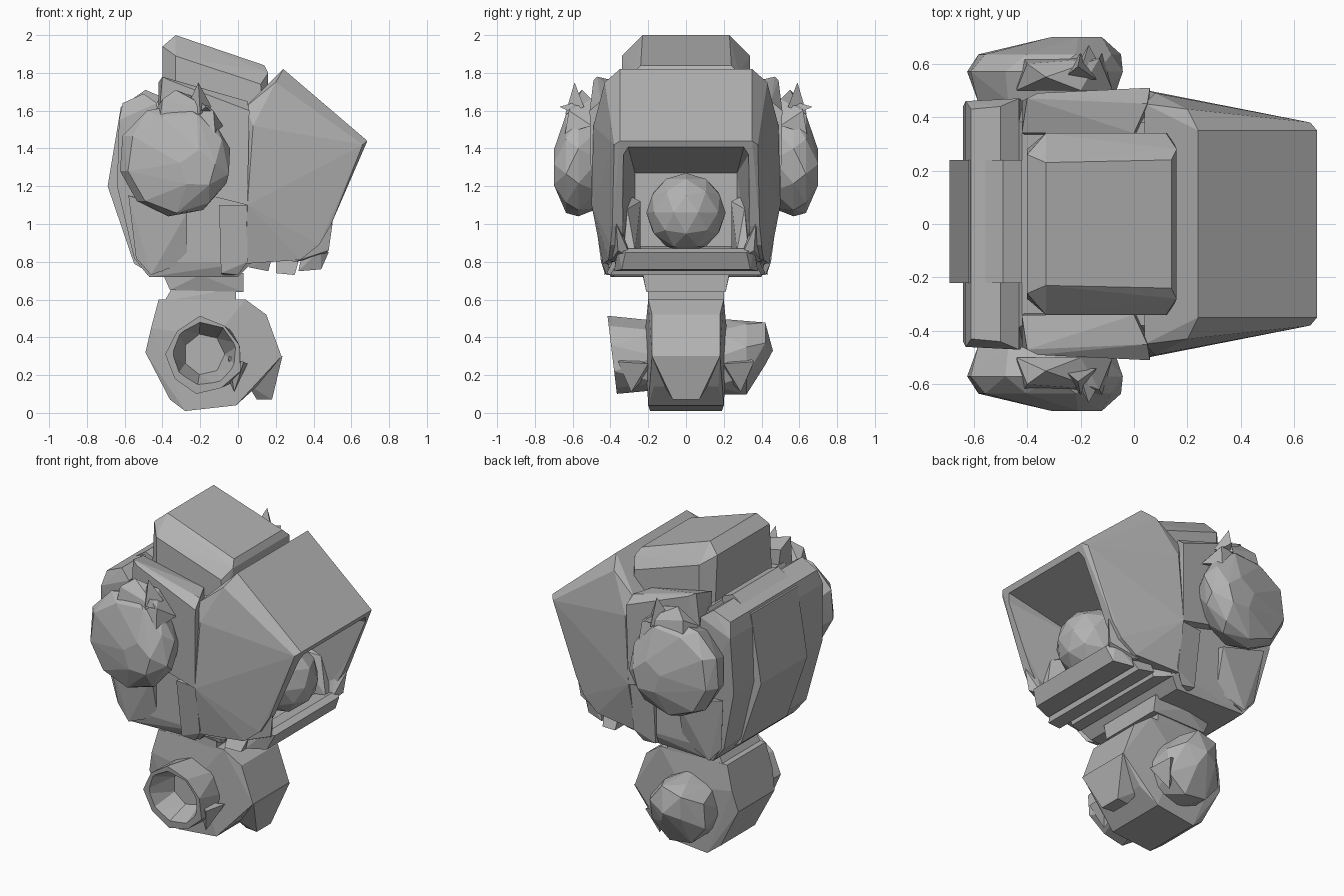
import bpy, bmesh, math, random
from mathutils import Vector

grey = bpy.data.materials.new("plain grey")
grey.diffuse_color = (0.45, 0.45, 0.45, 1)


def hull(name, pts):
    """Faceted convex solid around the given points."""
    bm = bmesh.new()
    for p in pts:
        bm.verts.new(p)
    bmesh.ops.convex_hull(bm, input=bm.verts)
    loose = [v for v in bm.verts if not v.link_faces]
    bmesh.ops.delete(bm, geom=loose, context='VERTS')
    bmesh.ops.dissolve_limit(bm, angle_limit=math.radians(3), verts=bm.verts, edges=bm.edges)
    bmesh.ops.recalc_face_normals(bm, faces=bm.faces)
    me = bpy.data.meshes.new(name)
    bm.to_mesh(me)
    bm.free()
    me.materials.append(grey)
    ob = bpy.data.objects.new(name, me)
    bpy.context.collection.objects.link(ob)
    return ob


def sym(pts):
    """Points (x, half width, z) mirrored across y."""
    return [(x, s * y, z) for x, y, z in pts for s in (1, -1)]


def side(s, pts):
    return [(x, s * y, z) for x, y, z in pts]


def ring(cx, cz, y, r, n, jitter=0.0, turn=0.0):
    out = []
    for i in range(n):
        a = math.tau * i / n + turn
        k = r * (1 + random.uniform(-jitter, jitter))
        out.append((cx + k * math.cos(a), y, cz + k * math.sin(a)))
    return out


def cut(target, cutter):
    cutter.hide_render = True
    cutter.hide_viewport = True
    m = target.modifiers.new("cavity", 'BOOLEAN')
    m.operation = 'DIFFERENCE'
    m.solver = 'EXACT'
    m.object = cutter


# Face hood with a slanted opening
hood = hull("face_hood", sym([
    (0.04, 0.45, 1.62), (0.08, 0.49, 1.52), (0.05, 0.50, 1.10), (0.04, 0.44, 0.79),
    (0.24, 0.35, 1.82), (0.20, 0.43, 1.75), (0.685, 0.35, 1.44), (0.66, 0.38, 1.42),
    (0.49, 0.39, 0.99), (0.43, 0.40, 0.89), (0.33, 0.41, 0.81)]))
cut(hood, hull("hood_cutter", sym([
    (0.17, 0.27, 1.27), (0.17, 0.27, 0.88), (0.72, 0.31, 1.42), (0.72, 0.34, 1.38),
    (0.60, 0.34, 0.84), (0.36, 0.33, 0.84)])))

# Eye ball in the hood
bpy.ops.mesh.primitive_ico_sphere_add(subdivisions=2, radius=0.21, location=(0.31, 0, 1.06))
eye = bpy.context.object
eye.name = "eye_ball"
eye.data.materials.append(grey)

# Jaw: stepped bars under the opening, raised corners
hull("jaw_front_bar", sym([(0.32, 0.38, 0.75), (0.44, 0.34, 0.76), (0.48, 0.32, 0.85),
                           (0.44, 0.36, 0.87), (0.34, 0.37, 0.85)]))
hull("jaw_middle_bar", sym([(0.20, 0.42, 0.74), (0.30, 0.40, 0.73), (0.32, 0.36, 0.80),
                            (0.20, 0.38, 0.82)]))
hull("jaw_rear_bar", sym([(0.04, 0.42, 0.80), (0.06, 0.41, 0.77), (0.16, 0.36, 0.75), (0.18, 0.36, 0.82)]))
for s in (1, -1):
    hull("jaw_corner", side(s, [
        (0.30, 0.30, 0.80), (0.30, 0.40, 0.80), (0.44, 0.29, 0.82), (0.48, 0.36, 0.86),
        (0.50, 0.37, 1.0), (0.44, 0.34, 0.97), (0.34, 0.40, 0.95)]))
    hull("inner_guard", side(s, [
        (0.20, 0.24, 0.86), (0.20, 0.32, 0.86), (0.42, 0.27, 0.86), (0.42, 0.33, 0.86),
        (0.22, 0.24, 1.12), (0.22, 0.32, 1.16), (0.36, 0.31, 1.08)]))

# Skull core and back shells
hull("skull_core", sym([(-0.52, 0.42, 0.80), (-0.47, 0.40, 0.72), (0.0, 0.38, 0.72), (0.08, 0.42, 0.80),
                        (-0.50, 0.43, 1.50), (-0.42, 0.38, 1.66), (0.06, 0.38, 1.55), (0.06, 0.44, 1.45)]))
hull("back_shell", sym([(-0.61, 0.43, 1.64), (-0.63, 0.46, 1.55), (-0.64, 0.44, 1.20), (-0.55, 0.41, 0.82),
                        (-0.48, 0.40, 0.73), (-0.50, 0.44, 1.69), (-0.43, 0.47, 1.64), (-0.40, 0.46, 1.2),
                        (-0.40, 0.42, 0.75)]))
hull("back_ridge", [(x, y, z) for x, z in [(-0.62, 1.62), (-0.49, 1.71), (-0.42, 1.68), (-0.69, 1.20),
                                           (-0.55, 0.79), (-0.45, 0.73)] for y in (-0.22, 0.24)])

# Top side rails and cheek panels
for s in (1, -1):
    hull("top_rail", side(s, [
        (-0.42, 0.34, 1.75), (-0.40, 0.47, 1.78), (-0.36, 0.49, 1.76), (-0.42, 0.46, 1.55),
        (0.0, 0.34, 1.66), (0.05, 0.45, 1.65), (0.06, 0.51, 1.60), (0.05, 0.50, 1.1),
        (-0.35, 0.48, 1.2), (-0.40, 0.33, 1.55), (0.05, 0.35, 1.1)]))
    hull("front_cheek_panel", side(s, [
        (-0.08, 0.38, 0.73), (0.0, 0.42, 0.73), (0.05, 0.45, 0.8), (0.05, 0.49, 1.1),
        (-0.10, 0.47, 1.1), (-0.09, 0.43, 0.74), (-0.08, 0.36, 1.1), (0.05, 0.36, 1.1)]))
    hull("rear_cheek_panel", side(s, [
        (-0.27, 0.41, 0.80), (-0.27, 0.47, 1.06), (-0.46, 0.43, 0.73), (-0.54, 0.42, 0.82),
        (-0.58, 0.46, 1.15), (-0.27, 0.36, 1.08), (-0.5, 0.36, 0.8)]))

# Top crest block, sloping forward
hull("top_crest", sym([(-0.33, 0.23, 2.0), (0.14, 0.24, 1.84), (0.16, 0.28, 1.80), (-0.40, 0.26, 1.94),
                       (-0.33, 0.34, 1.89), (0.12, 0.34, 1.74), (-0.40, 0.28, 1.65), (-0.33, 0.34, 1.65),
                       (0.16, 0.28, 1.60), (0.13, 0.34, 1.60)]))

# Ear discs with a jagged crown
for s in (1, -1):
    random.seed(7)
    hull("ear_disc", ring(-0.34, 1.34, s * 0.46, 0.26, 9) + ring(-0.335, 1.34, s * 0.57, 0.30, 10, 0.02, 0.2)
         + ring(-0.32, 1.32, s * 0.635, 0.27, 9, 0.04, 0.5) + ring(-0.21, 1.29, s * 0.70, 0.10, 5, 0.1, 0.3))
    hull("ear_crown", side(s, [
        (-0.44, 0.50, 1.60), (-0.40, 0.60, 1.66), (-0.33, 0.55, 1.71), (-0.20, 0.50, 1.66),
        (-0.13, 0.62, 1.60), (-0.08, 0.50, 1.52), (-0.42, 0.63, 1.50), (-0.12, 0.64, 1.48)]))
    hull("ear_spike", side(s, [(-0.21, 0.59, 1.75), (-0.27, 0.54, 1.62), (-0.14, 0.54, 1.62), (-0.2, 0.64, 1.58)]))
    hull("ear_barb", side(s, [(-0.17, 0.67, 1.62), (-0.2, 0.57, 1.65), (-0.22, 0.58, 1.58), (-0.12, 0.58, 1.58)]))

# Neck collars
hull("neck_upper", sym([(-0.40, 0.19, 0.74), (0.03, 0.23, 0.74), (0.03, 0.21, 0.64), (-0.36, 0.19, 0.65),
                        (-0.2, 0.23, 0.73)]))
hull("neck_lower", sym([(-0.35, 0.18, 0.66), (-0.01, 0.20, 0.66), (-0.01, 0.20, 0.59), (-0.39, 0.19, 0.59)]))

# Body with front skirt
hull("body", sym([(-0.42, 0.19, 0.60), (0.04, 0.20, 0.60), (0.15, 0.18, 0.52), (0.23, 0.18, 0.30),
                  (0.10, 0.17, 0.14), (-0.01, 0.20, 0.04), (-0.28, 0.19, 0.01), (-0.36, 0.17, 0.07),
                  (-0.49, 0.18, 0.32), (-0.46, 0.20, 0.45), (-0.12, 0.22, 0.4)]))
hull("body_skirt", sym([(0.235, 0.18, 0.30), (0.18, 0.07, 0.07), (0.10, 0.06, 0.07), (0.05, 0.12, 0.15),
                        (0.06, 0.17, 0.3)]))

# Open shoulder socket on the near side
random.seed(3)
socket = hull("shoulder_socket", ring(-0.17, 0.30, -0.15, 0.19, 8, 0.06)
              + [(x, y - 0.12 * (z - 0.3), z) for x, y, z in ring(-0.175, 0.30, -0.39, 0.20, 9, 0.08, 0.3)])
cut(socket, hull("socket_cutter", ring(-0.18, 0.31, -0.23, 0.11, 7) + ring(-0.175, 0.305, -0.48, 0.20, 9, 0, 0.3)))

# Closed shoulder stub on the far side
hull("shoulder_stub", ring(-0.17, 0.29, 0.15, 0.20, 8, 0.06) + ring(-0.17, 0.29, 0.32, 0.20, 8, 0.06, 0.3)
     + ring(-0.16, 0.37, 0.42, 0.11, 5, 0.1) + [(-0.16, 0.46, 0.33)])

# Ragged spurs below the shoulders
for s in (1, -1):
    hull("shoulder_spur", side(s, [(-0.02, 0.29, 0.11), (0.05, 0.20, 0.26), (-0.06, 0.20, 0.2),
                                   (0.03, 0.36, 0.27), (-0.05, 0.33, 0.3)]))
